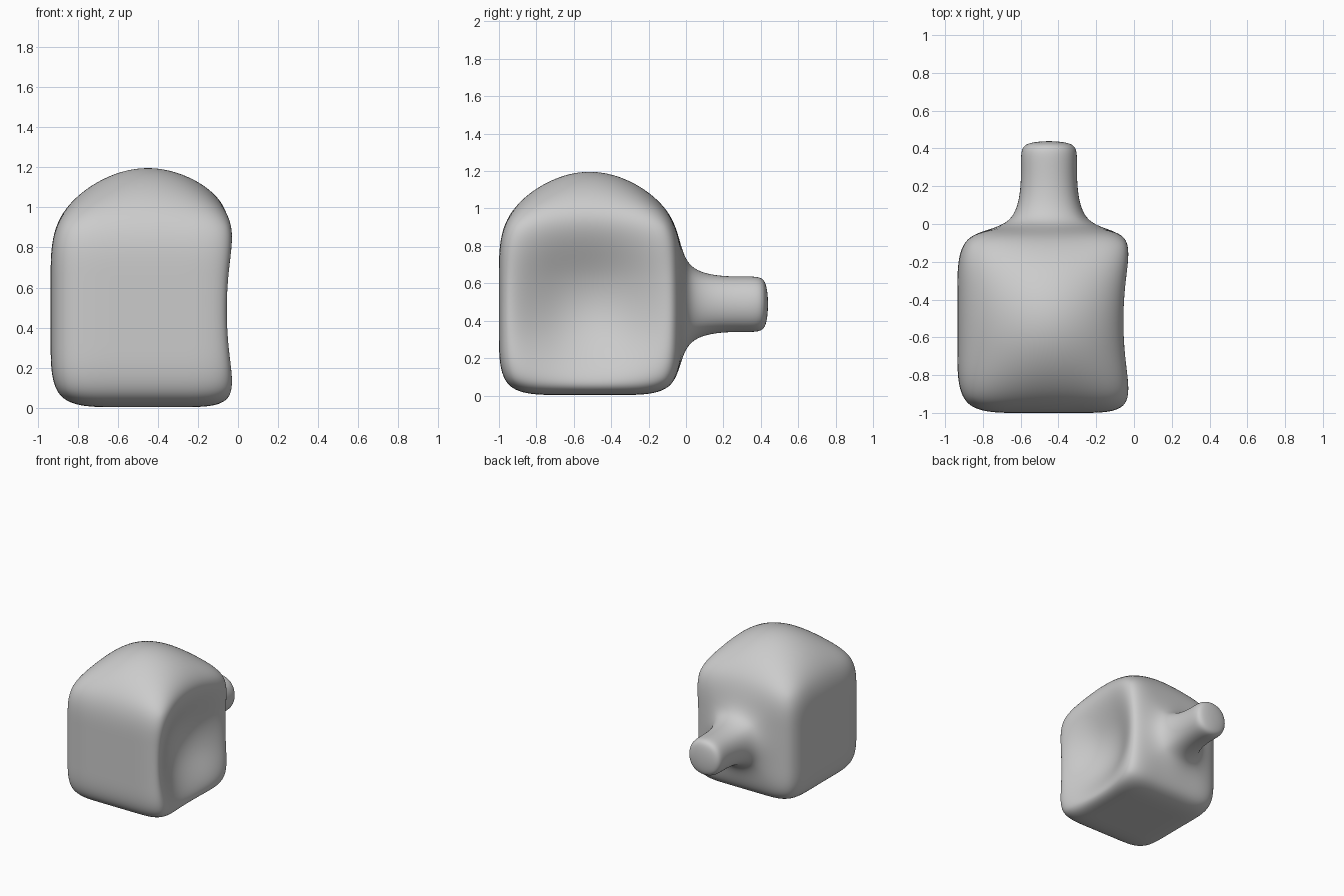
import bpy
import bmesh
from mathutils import Matrix, Vector

default = bpy.data.objects.get("Cube")
if default:
    bpy.data.objects.remove(default, do_unlink=True)

HALF = 0.485                            # half the width of the block
CENTRE = Vector((-0.45, -0.515, 0.488))
BULGE = 0.5                             # shift of a middle panel, in half widths
NECK_RINGS = (1.80, 1.98)               # neck loops, in half widths from the centre

# Control cage: a cube with a three by three grid of panels on each side
bm = bmesh.new()
bmesh.ops.create_cube(bm, size=2)
bmesh.ops.subdivide_edges(bm, edges=bm.edges[:], cuts=2, use_grid_fill=True)


def middle_panel(direction):
    """Return the panel in the middle of the side facing a direction."""
    return min(bm.faces, key=lambda f: (f.calc_center_median() - direction).length)


def push(face, offset):
    for v in face.verts:
        v.co += offset


right_side, back, up = (Vector(d) for d in ((1, 0, 0), (0, 1, 0), (0, 0, 1)))

# Domed top and hollow +x side
dome, hollow, neck = (middle_panel(d) for d in (up, right_side, back))
push(dome, up * BULGE)
push(hollow, -right_side * BULGE)

# Neck drawn out of the back, with a tight loop at its end
reach = 1.0
for ring in NECK_RINGS:
    neck = bmesh.ops.extrude_discrete_faces(bm, faces=[neck])["faces"][0]
    push(neck, back * (ring - reach))
    reach = ring

bmesh.ops.recalc_face_normals(bm, faces=bm.faces[:])
bm.transform(Matrix.Translation(CENTRE) @ Matrix.Scale(HALF, 4))
for f in bm.faces:
    f.smooth = True

mesh = bpy.data.meshes.new("soft_block_with_neck")
bm.to_mesh(mesh)
bm.free()
block = bpy.data.objects.new("soft_block_with_neck", mesh)
bpy.context.collection.objects.link(block)

# Smooth rounded surface
subsurf = block.modifiers.new("smooth_surface", "SUBSURF")
subsurf.levels = subsurf.render_levels = 4
